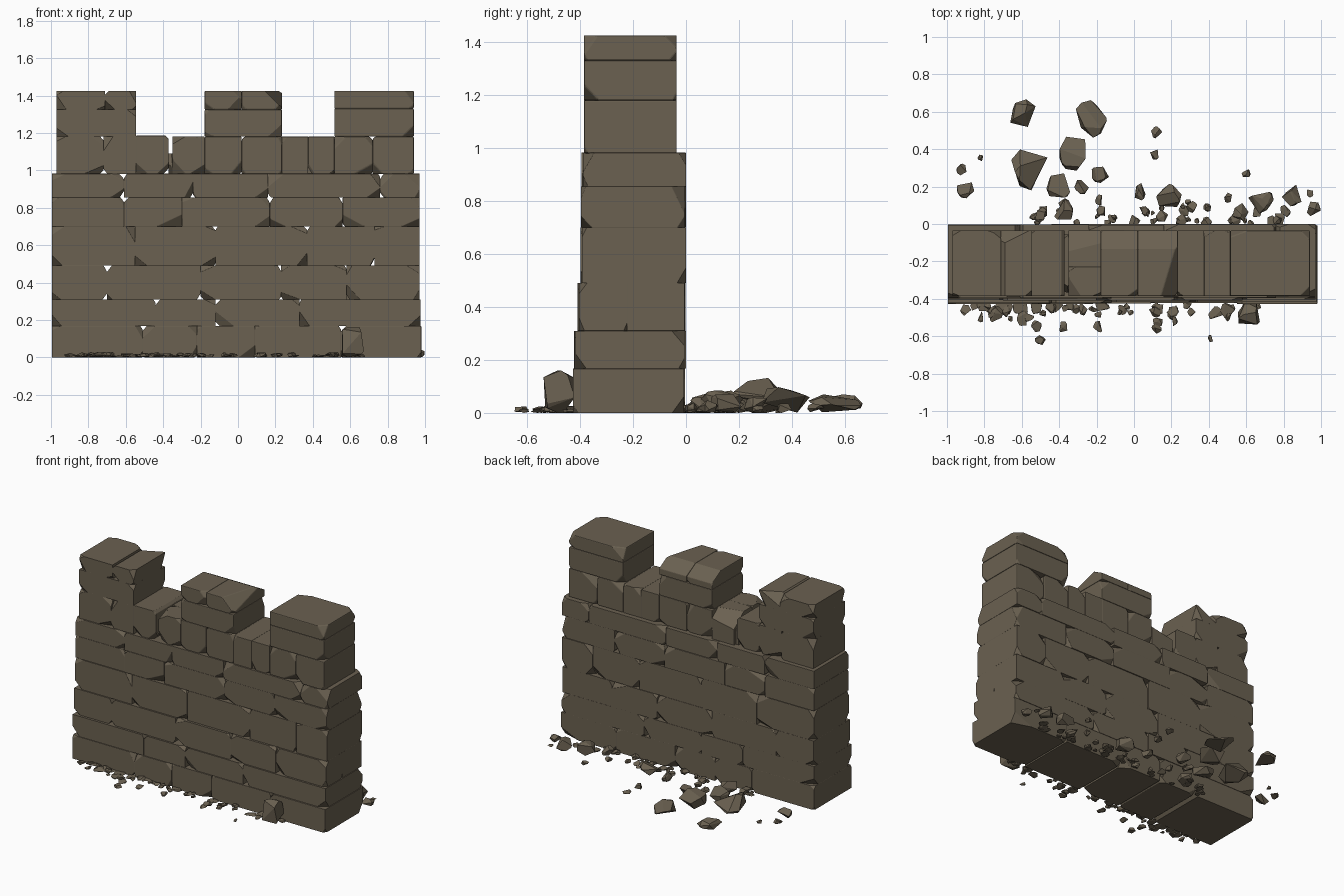
import bpy
import bmesh
import random
from mathutils import Vector

random.seed(7)
cube = bpy.data.objects.get("Cube")
if cube:
    bpy.data.objects.remove(cube, do_unlink=True)

stone = bpy.data.materials.new("weathered stone")
stone.use_nodes = True
colour = (0.145, 0.119, 0.082, 1)
stone.diffuse_color = colour
shader = stone.node_tree.nodes["Principled BSDF"]
shader.inputs["Base Color"].default_value = colour
shader.inputs["Roughness"].default_value = 0.9


def slice_off(bm, point, normal):
    """Cut away everything beyond a plane and cap the cut."""
    geom = bm.verts[:] + bm.edges[:] + bm.faces[:]
    cut = bmesh.ops.bisect_plane(bm, geom=geom, plane_co=point, plane_no=normal, clear_outer=True)
    edges = [e for e in cut["geom_cut"] if isinstance(e, bmesh.types.BMEdge)]
    if len(edges) > 2:
        bmesh.ops.edgeloop_fill(bm, edges=edges)


def merge(target, bm):
    """Append one finished piece to a part."""
    bmesh.ops.recalc_face_normals(bm, faces=bm.faces[:])
    mesh = bpy.data.meshes.new("piece")
    bm.to_mesh(mesh)
    bm.free()
    target.from_mesh(mesh)
    bpy.data.meshes.remove(mesh)


def block(target, xs, ys, zs, gaps="", breaks=()):
    """One stone: gaps lists sides (L, R) with worn joints, breaks are big (point, normal) cuts."""
    bm = bmesh.new()
    bmesh.ops.create_cube(bm, size=1)
    lo, hi = (Vector(v) for v in zip(xs, ys, zs))
    for v in bm.verts:
        v.co = (lo + hi) / 2 + v.co * (hi - lo)
    for point, normal in breaks:
        slice_off(bm, Vector(point), Vector(normal).normalized())
    for sx, x in ((-1, lo.x), (1, hi.x)):
        for sz, z in ((-1, lo.z), (1, hi.z)):
            # worn joints run through the whole wall
            if ("L" if sx < 0 else "R") in gaps and random.random() < 0.45:
                n = Vector((sx, 0, sz * random.uniform(0.5, 1))).normalized()
                slice_off(bm, Vector((x, lo.y, z)) - n * random.uniform(0.008, 0.02), n)
            # small corner chips
            for sy, y in ((-1, lo.y), (1, hi.y)):
                if random.random() < 0.6:
                    n = Vector((sx * random.uniform(0.3, 1), sy, sz * random.uniform(0.4, 1))).normalized()
                    slice_off(bm, Vector((x, y, z)) - n * random.uniform(0.01, 0.035), n)
    merge(target, bm)


def finish(name, bm, bevel=0):
    mesh = bpy.data.meshes.new(name)
    bm.to_mesh(mesh)
    bm.free()
    mesh.materials.append(stone)
    obj = bpy.data.objects.new(name, mesh)
    bpy.context.collection.objects.link(obj)
    if bevel:
        mod = obj.modifiers.new("worn edges", "BEVEL")
        mod.width = bevel
        mod.segments = 2
        mod.limit_method = "ANGLE"
        mod.angle_limit = 0.6
    return obj


# Wall courses: bottom, top, front, right end, joints along x
courses = [
    (0, 0.167, -0.43, 0.98, (-0.51, -0.22, 0.09, 0.55)),
    (0.167, 0.31, -0.425, 0.975, (-0.44, -0.12, 0.33)),
    (0.31, 0.49, -0.41, 0.97, (-0.7, -0.2, 0.23, 0.58)),
    (0.49, 0.7, -0.4, 0.97, (-0.55, -0.12, 0.37, 0.73)),
    (0.7, 0.855, -0.398, 0.97, (-0.61, -0.3, 0.17, 0.56)),
    (0.855, 0.982, -0.395, 0.97, (-0.61, -0.24, 0.16, 0.76)),
]
for i, (z0, z1, front, end, joints) in enumerate(courses):
    part = bmesh.new()
    xs = (-0.995, *joints, end)
    last = len(joints)
    for k in range(last + 1):
        gaps = ("L" if k else "") + ("R" if k < last else "")
        y0 = front + random.uniform(0, 0.008)
        y1 = random.uniform(-0.008, 0)
        # the end stone of the third course is a pair
        depths = [(y0, -0.222), (-0.222, y1)] if i == 2 and k == last else [(y0, y1)]
        for ys in depths:
            block(part, xs[k:k + 2], ys, (z0, z1), gaps)
    finish(f"wall_course_{i + 1}", part, 0.011)

# Merlons
FRONT, MID, BACK = -0.385, -0.21, -0.035
LOW, SILL, SLAB, TOP = 0.98, 1.18, 1.325, 1.425

part = bmesh.new()
block(part, (-0.97, -0.72), (FRONT, BACK), (LOW, SILL), "R")
block(part, (-0.72, -0.545), (FRONT, BACK), (LOW, SILL), "L")
block(part, (-0.97, -0.545), (FRONT, BACK), (SILL, SLAB))
block(part, (-0.97, -0.71), (FRONT, BACK), (SLAB, TOP), "", [((-0.74, BACK - 0.02, TOP), (0.8, 1, 0.9))])
block(part, (-0.71, -0.545), (FRONT, BACK), (SLAB, TOP), "L", [((-0.66, BACK - 0.05, TOP), (-0.5, 1, 1))])
finish("right_merlon", part, 0.011)

part = bmesh.new()
block(part, (-0.178, 0.02), (FRONT, BACK), (LOW, SILL), "R")
block(part, (0.02, 0.235), (FRONT, BACK), (LOW, SILL), "L")
block(part, (-0.178, 0.235), (FRONT, BACK), (SILL, SLAB))
slope = [((0, BACK - 0.1, TOP), (0, 0.55, 1))]
block(part, (-0.178, 0.02), (FRONT, BACK), (SLAB, TOP), "", slope)
block(part, (0.02, 0.235), (FRONT, BACK), (SLAB, TOP), "",
      slope + [((0.18, FRONT + 0.12, TOP), (1, -0.3, 1))])
finish("middle_merlon", part, 0.011)

part = bmesh.new()
block(part, (0.515, 0.72), (FRONT, BACK), (LOW, SILL), "R")
block(part, (0.72, 0.94), (FRONT, BACK), (LOW, SILL), "L")
block(part, (0.515, 0.94), (FRONT, BACK), (SILL, SLAB + 0.005))
block(part, (0.515, 0.94), (FRONT, BACK), (SLAB + 0.005, TOP), "",
      [((0.91, BACK - 0.02, TOP), (1, 1, 1))])
finish("left_merlon", part, 0.011)

# Low broken stones between the merlons
part = bmesh.new()
block(part, (-0.545, -0.372), (FRONT, BACK), (LOW, SILL + 0.005), "R")
block(part, (-0.372, -0.345), (FRONT + 0.02, BACK - 0.02), (LOW, 1.09))
block(part, (-0.35, -0.178), (FRONT, -0.23), (LOW, SILL), "L", [((-0.32, -0.33, SILL), (-0.6, -0.4, 1))])
block(part, (-0.35, -0.178), (-0.23, BACK), (LOW, SILL), "L", [((-0.25, -0.12, SILL), (-0.2, 0.8, 1))])
finish("right_crenel", part, 0.011)

part = bmesh.new()
block(part, (0.235, 0.375), (FRONT, BACK), (LOW, SILL), "R")
block(part, (0.375, 0.515), (FRONT, BACK), (LOW, SILL), "L")
block(part, (0.235, 0.515), (FRONT + 0.01, MID), (LOW, 1.1))
finish("left_crenel", part, 0.011)


# Rubble
def rock(target, x, y, radius, height):
    """Angular boulder: hull of a few random directions, resting on the ground."""
    bm = bmesh.new()
    for _ in range(13):
        d = Vector([random.gauss(0, 1) for _ in range(3)]).normalized()
        scale = Vector((radius, radius * 1.1, height * 0.6))
        co = Vector((x, y, height * 0.5)) + d * scale
        co.z = min(max(co.z, 0), height)
        bm.verts.new(co)
    hull = bmesh.ops.convex_hull(bm, input=bm.verts[:])
    loose = {g for g in hull["geom_interior"] + hull["geom_unused"] if isinstance(g, bmesh.types.BMVert)}
    bmesh.ops.delete(bm, geom=list(loose), context="VERTS")
    bmesh.ops.dissolve_limit(bm, angle_limit=0.3, verts=bm.verts[:], edges=bm.edges[:])
    merge(target, bm)


back_rocks = [
    (-.59, .58, .08), (-.24, .56, .095), (-.56, .3, .11), (-.4, .2, .07), (-.32, .38, .09),
    (.12, .49, .03), (.11, .37, .03), (.04, .17, .045), (.19, .14, .07), (.31, .09, .03),
    (.6, .27, .025), (.68, .13, .07), (.85, .15, .06), (.96, .08, .04), (.57, .06, .05),
    (-.92, .29, .03), (-.82, .35, .02), (-.9, .19, .05), (-.18, .27, .05), (-.28, .2, .04),
    (-.18, .13, .03), (-.38, .07, .06), (-.5, .05, .04),
]
front_rocks = [
    (-.5, -.62, .03), (-.19, -.55, .03), (.12, -.56, .03), (-.9, -.46, .03),
    (-.38, -.55, .03), (.5, -.46, .04), (.41, -.61, .02),
]
part = bmesh.new()
for x, y, r in back_rocks:
    rock(part, x, y, r, 0.07 if y > 0.5 and r > 0.05 else r * 1.2)
for _ in range(45):
    rock(part, random.choice((-0.3, 0.2, 0.75)) + random.uniform(-0.25, 0.2),
         abs(random.gauss(0, 0.07)), random.uniform(0.012, 0.035), random.uniform(0.01, 0.04))
finish("back_rubble", part)

part = bmesh.new()
rock(part, 0.61, -0.49, 0.08, 0.16)
for x, y, r in front_rocks:
    rock(part, x, y, r, r * 0.8)
for _ in range(50):
    rock(part, random.uniform(-0.85, 0.7), -0.43 - abs(random.gauss(0, 0.04)),
         random.uniform(0.015, 0.04), random.uniform(0.01, 0.03))
finish("front_rubble", part)
